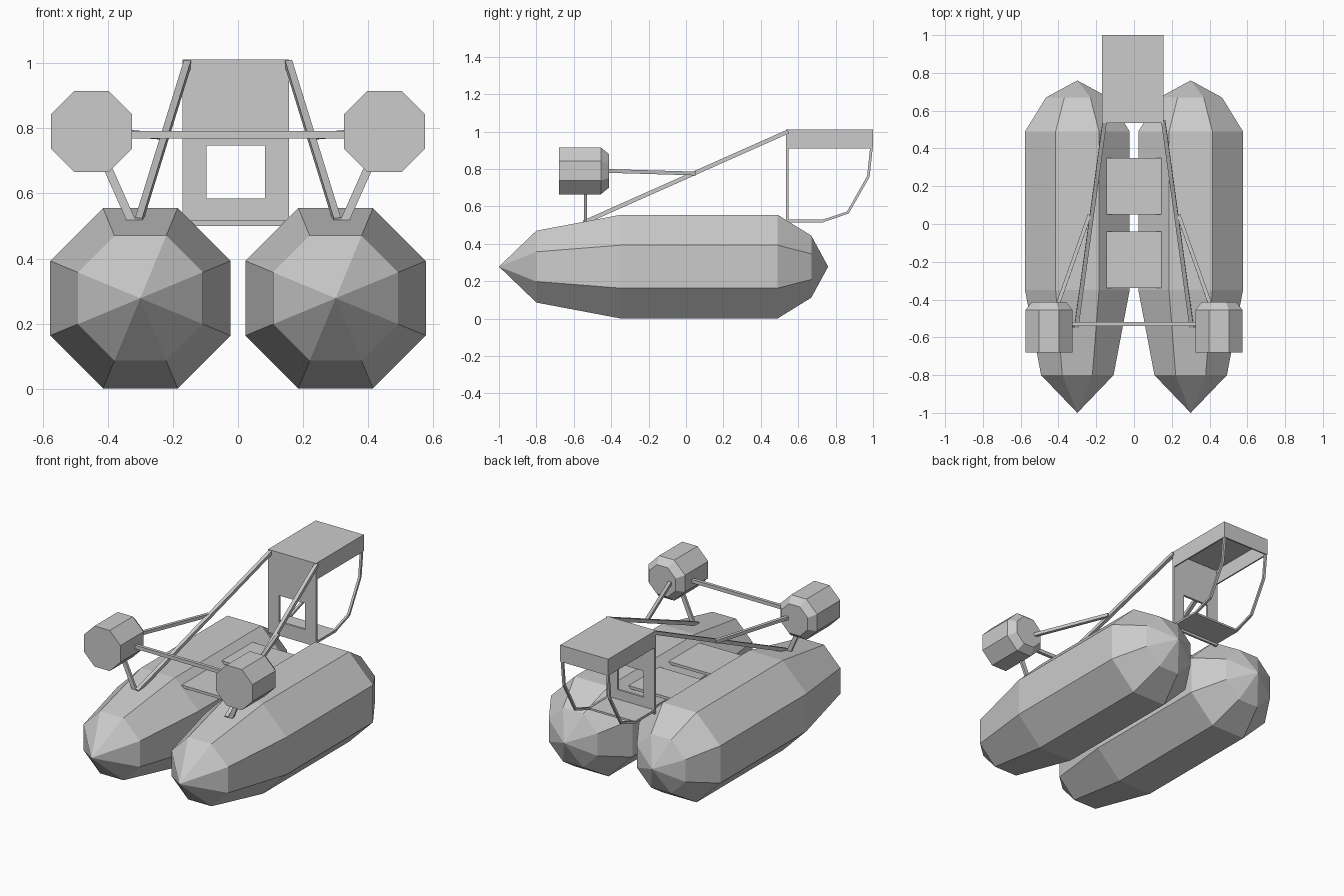
import bpy, bmesh, math
from mathutils import Vector

if "Cube" in bpy.data.objects:
    bpy.data.objects.remove(bpy.data.objects["Cube"])


def finish(name, bm):
    bmesh.ops.recalc_face_normals(bm, faces=bm.faces)
    me = bpy.data.meshes.new(name)
    bm.to_mesh(me)
    bm.free()
    ob = bpy.data.objects.new(name, me)
    bpy.context.collection.objects.link(ob)
    return ob


def lathe(name, cx, cz, stations):
    """Octagonal body along y from (y, apothem) stations; apothem 0 is a point."""
    bm = bmesh.new()
    rings = []
    for y, a in stations:
        if a == 0:
            rings.append([bm.verts.new((cx, y, cz))])
            continue
        r = a / math.cos(math.pi / 8)
        angles = [math.pi / 8 + i * math.pi / 4 for i in range(8)]
        rings.append([bm.verts.new((cx + r * math.cos(t), y, cz + r * math.sin(t))) for t in angles])
    for p, q in zip(rings, rings[1:]):
        for i in range(8):
            j = (i + 1) % 8
            quad = [p[i % len(p)], p[j % len(p)], q[j % len(q)], q[i % len(q)]]
            bm.faces.new(list(dict.fromkeys(quad)))
    for ring in (rings[0], rings[-1]):
        if len(ring) == 8:
            bm.faces.new(ring)
    return finish(name, bm)


def box(name, lo, hi, open_bottom=False):
    bm = bmesh.new()
    bmesh.ops.create_cube(bm, size=1)
    lo, hi = Vector(lo), Vector(hi)
    for v in bm.verts:
        v.co = Vector([lo[i] + (v.co[i] + 0.5) * (hi[i] - lo[i]) for i in range(3)])
    if open_bottom:
        low = [f for f in bm.faces if all(abs(v.co.z - lo.z) < 1e-5 for v in f.verts)]
        bmesh.ops.delete(bm, geom=low, context='FACES_ONLY')
    return finish(name, bm)


def bar(name, points, w, h):
    """Square bar following a path, w across and h upright."""
    bm = bmesh.new()
    pts = [Vector(p) for p in points]
    rings = []
    for i, p in enumerate(pts):
        d = Vector((0, 0, 0))
        if i > 0:
            d += (p - pts[i - 1]).normalized()
        if i < len(pts) - 1:
            d += (pts[i + 1] - p).normalized()
        d.normalize()
        ref = Vector((0, 1, 0)) if abs(d.x) > 0.9 else Vector((1, 0, 0))
        u = (ref - d * ref.dot(d)).normalized()
        v = d.cross(u)
        rings.append([bm.verts.new(p + u * a * w / 2 + v * b * h / 2)
                      for a, b in ((-1, -1), (1, -1), (1, 1), (-1, 1))])
    for p, q in zip(rings, rings[1:]):
        for i in range(4):
            j = (i + 1) % 4
            bm.faces.new((p[i], p[j], q[j], q[i]))
    bm.faces.new(rings[0])
    bm.faces.new(rings[-1])
    return finish(name, bm)


def thicken(ob, t, offset):
    m = ob.modifiers.new("thickness", 'SOLIDIFY')
    m.thickness, m.offset = t, offset


for side, s in (("left", -1), ("right", 1)):
    # floats and engine pods
    lathe(side + "_float", s * 0.3, 0.278,
          [(-1, 0), (-0.8, 0.192), (-0.35, 0.277), (0.49, 0.277), (0.67, 0.166), (0.76, 0)])
    lathe(side + "_engine_pod", s * 0.45, 0.79, [(-0.68, 0.125), (-0.455, 0.125), (-0.412, 0.09)])
    # struts
    bar(side + "_main_strut", [(s * 0.155, 0.545, 1.0), (s * 0.305, -0.545, 0.515)], 0.022, 0.022)
    bar(side + "_pod_leg", [(s * 0.41, -0.537, 0.70), (s * 0.325, -0.537, 0.51)], 0.026, 0.015)
    bar(side + "_pod_brace", [(s * 0.405, -0.43, 0.79), (s * 0.235, 0.05, 0.776)], 0.02, 0.02)
    # rear curved cabin rail
    x = -0.007 + s * 0.155
    bar(side + "_cabin_rail", [(x, 0.993, 0.93), (x, 0.975, 0.76), (x, 0.865, 0.567),
                               (x, 0.73, 0.522), (x, 0.54, 0.522)], 0.014, 0.014)

bar("pod_crossbar", [(-0.35, -0.53, 0.78), (0.35, -0.53, 0.78)], 0.02, 0.022)

# deck plates bridging the floats
for name, y in (("front_deck", -0.34), ("rear_deck", 0.05)):
    box(name, (-0.146, y, 0.5), (0.146, y + 0.3, 0.517))

# cabin: hollow roof, floor, and front wall with window
thicken(box("cabin_roof", (-0.17, 0.535, 0.91), (0.157, 1.0, 1.012), True), 0.012, -1)
box("cabin_floor", (-0.17, 0.535, 0.515), (0.157, 0.735, 0.527))
bm = bmesh.new()
outer = [bm.verts.new((x, 0.542, z)) for x, z in ((-0.17, 0.5), (0.157, 0.5), (0.157, 1.0), (-0.17, 1.0))]
inner = [bm.verts.new((x, 0.542, z)) for x, z in ((-0.096, 0.585), (0.083, 0.585), (0.083, 0.747), (-0.096, 0.747))]
for i in range(4):
    j = (i + 1) % 4
    bm.faces.new((outer[i], outer[j], inner[j], inner[i]))
thicken(finish("cabin_front_wall", bm), 0.014, 0)
